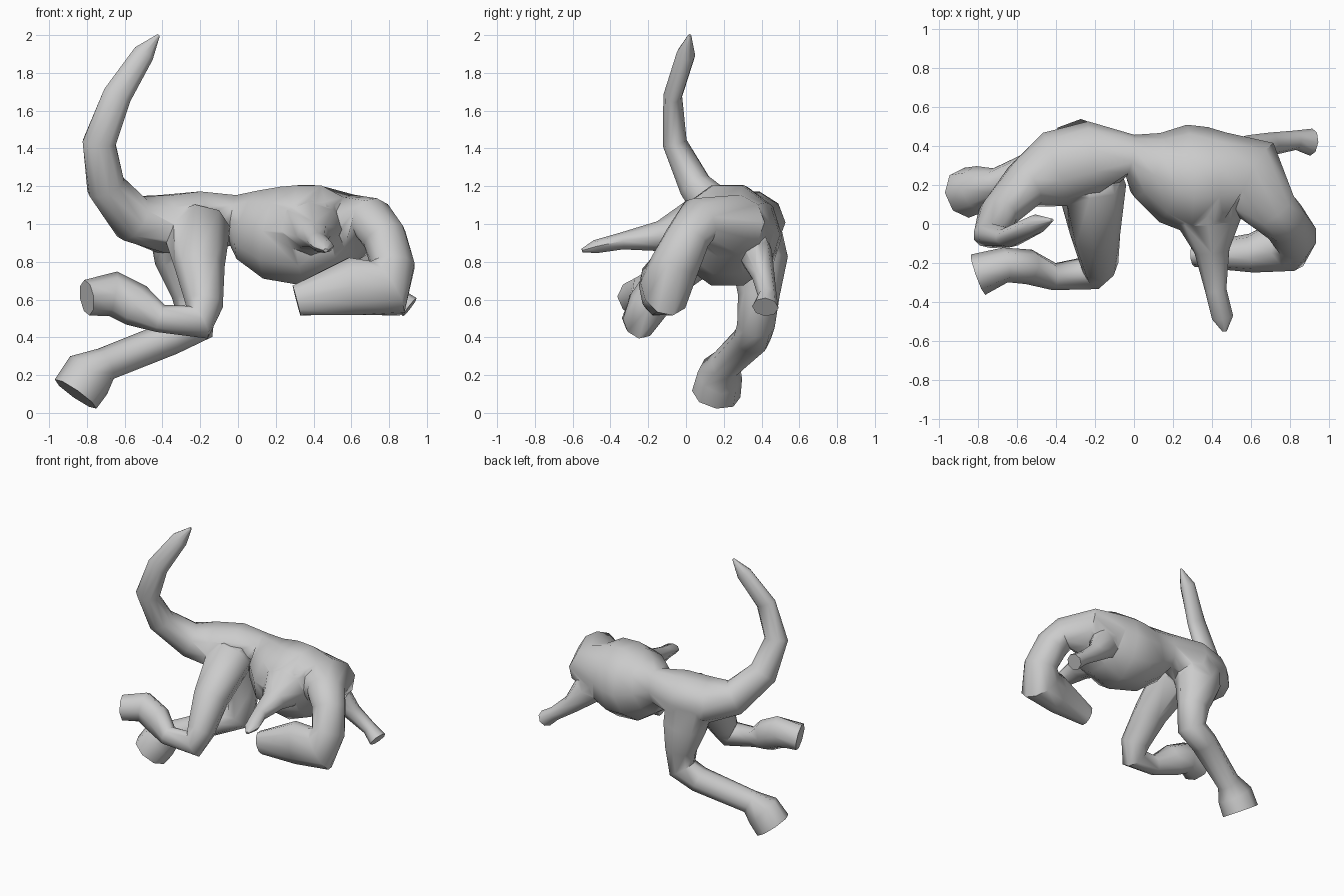
import bpy, bmesh, math
from mathutils import Vector

Y = Vector((0, 1, 0))
X = Vector((1, 0, 0))


def tube(name, path, ref=Y, sides=8):
    """Loft elliptical rings along a path of (x, y, z, radius along ref, other radius)."""
    pts = [Vector(p[:3]) for p in path]
    bm = bmesh.new()
    rings = []
    for i, p in enumerate(path):
        t = Vector((0, 0, 0))
        if i > 0:
            t += (pts[i] - pts[i - 1]).normalized()
        if i < len(pts) - 1:
            t += (pts[i + 1] - pts[i]).normalized()
        t.normalize()
        u = (ref - t * ref.dot(t)).normalized()
        v = t.cross(u)
        rings.append([bm.verts.new(pts[i] + u * p[3] * math.cos(a) + v * p[4] * math.sin(a))
                      for a in (2 * math.pi * k / sides for k in range(sides))])
    for r, s in zip(rings, rings[1:]):
        for k in range(sides):
            j = (k + 1) % sides
            bm.faces.new((r[k], r[j], s[j], s[k]))
    bm.faces.new(rings[0])
    bm.faces.new(rings[-1])
    bmesh.ops.recalc_face_normals(bm, faces=bm.faces)
    me = bpy.data.meshes.new(name)
    bm.to_mesh(me)
    bm.free()
    ob = bpy.data.objects.new(name, me)
    bpy.context.collection.objects.link(ob)
    return ob


# raised tail, pelvis, ribcage, neck and tucked head
body = tube("body", [
    (-.42, .02, 2.0, .008, .008), (-.50, .00, 1.90, .05, .06),
    (-.64, -.07, 1.68, .05, .08), (-.735, -.06, 1.43, .065, .092),
    (-.70, .05, 1.20, .09, .105), (-.56, .20, 1.03, .13, .13),
    (-.40, .28, 1.00, .20, .16), (-.20, .33, 1.01, .20, .17),
    (-.02, .35, 1.02, .11, .14), (.07, .30, .99, .18, .20),
    (.20, .26, .95, .26, .26), (.34, .22, .94, .28, .28),
    (.48, .22, .97, .25, .25), (.62, .23, .99, .21, .17),
    (.71, .07, 1.02, .14, .12), (.775, .01, .93, .12, .12),
    (.82, -.06, .78, .13, .12), (.78, -.11, .66, .14, .17),
    (.60, -.15, .67, .10, .16), (.31, -.16, .595, .06, .085)], sides=10)

# hind leg on the front side, folded with the foot lifted
front_leg = tube("front_side_leg", [
    (-.22, .36, 1.01, .10, .12), (-.22, .20, .97, .15, .18),
    (-.20, -.05, .76, .125, .13), (-.18, -.20, .57, .11, .10),
    (-.21, -.25, .48, .09, .10), (-.41, -.27, .50, .07, .075),
    (-.54, -.22, .57, .09, .115), (-.66, -.21, .63, .09, .12),
    (-.80, -.26, .61, .11, .095)])

# hind leg on the back side, reaching the ground
back_leg = tube("back_side_leg", [
    (-.27, .26, 1.04, .09, .11), (-.28, .355, .95, .16, .19),
    (-.27, .39, .81, .15, .17), (-.23, .385, .62, .11, .12),
    (-.23, .37, .46, .10, .11), (-.36, .35, .395, .10, .09),
    (-.70, .21, .26, .08, .09), (-.79, .18, .20, .12, .14),
    (-.86, .16, .10, .13, .135)])

# forearm on the front side, stretched outwards
front_arm = tube("front_side_arm", [
    (.38, .22, 1.00, .20, .19), (.38, .02, .97, .17, .15),
    (.40, -.14, .935, .09, .08), (.42, -.34, .91, .055, .045),
    (.455, -.48, .88, .055, .035), (.465, -.55, .86, .012, .01)], ref=X)

# forearm on the back side, reaching forward and down
back_arm = tube("back_side_arm", [
    (.48, .30, .95, .12, .14), (.60, .37, .84, .09, .11),
    (.70, .41, .72, .06, .065), (.83, .43, .62, .05, .05),
    (.91, .42, .56, .07, .06)])

# fuse the limbs into one skin
limbs = (front_leg, back_leg, front_arm, back_arm)
bpy.context.view_layer.objects.active = body
body.select_set(True)
for limb in limbs:
    mod = body.modifiers.new(limb.name, 'BOOLEAN')
    mod.operation = 'UNION'
    mod.solver = 'EXACT'
    mod.use_self = True
    mod.object = limb
    bpy.ops.object.modifier_apply(modifier=mod.name)
for limb in limbs:
    bpy.data.objects.remove(limb)
bpy.ops.object.shade_smooth_by_angle(angle=math.radians(55))
